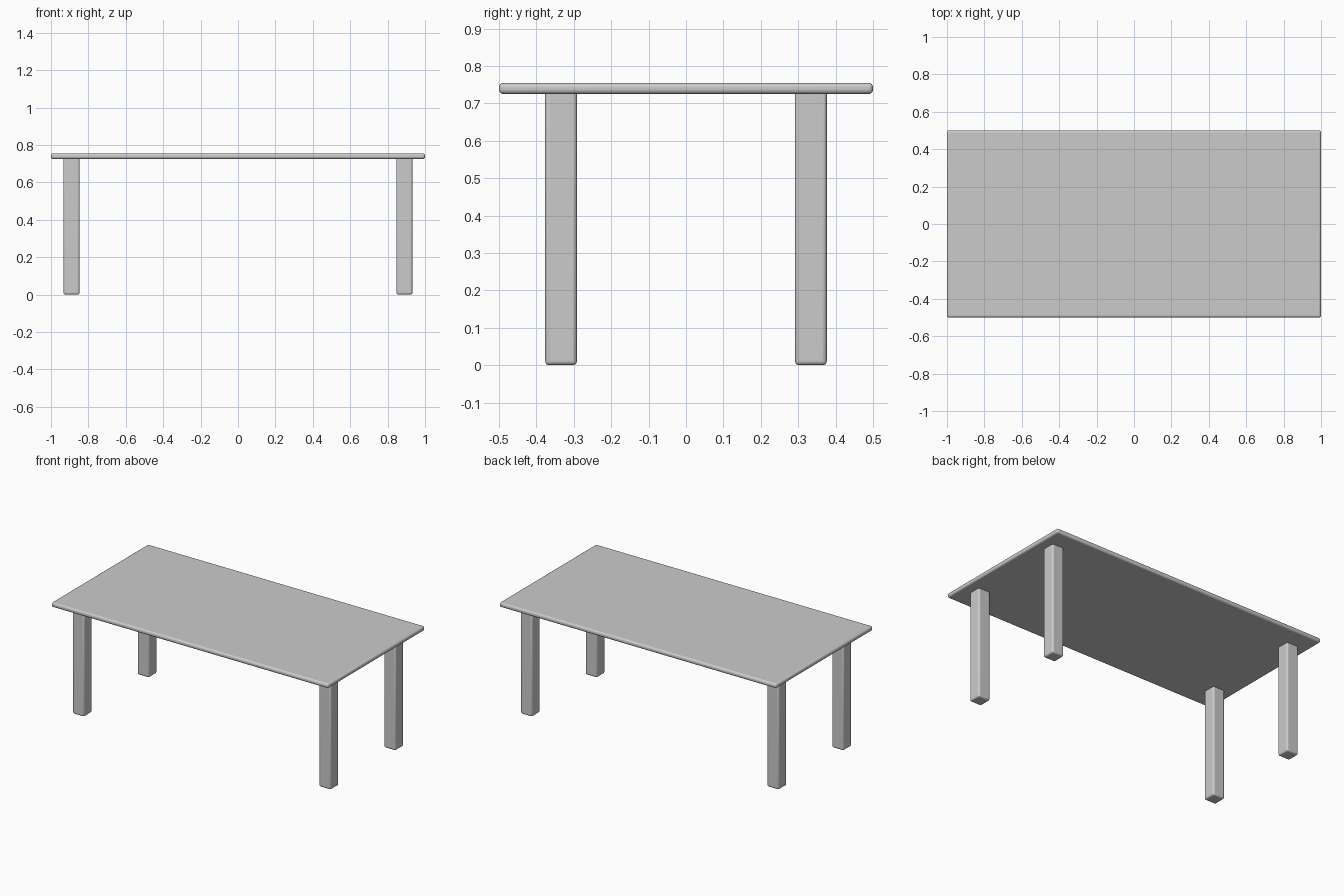
import bpy
import math

if "Cube" in bpy.data.objects:
    bpy.data.objects.remove(bpy.data.objects["Cube"])


def rounded_box(name, centre, size, radius):
    """Box with softly rounded edges."""
    bpy.ops.mesh.primitive_cube_add(size=1, location=centre)
    obj = bpy.context.object
    obj.name = name
    obj.scale = size
    bpy.ops.object.transform_apply(location=False, rotation=False, scale=True)
    bevel = obj.modifiers.new("rounded_edges", "BEVEL")
    bevel.width = radius
    bevel.segments = 4
    bevel.limit_method = "NONE"
    bpy.ops.object.shade_smooth_by_angle(angle=math.radians(40))
    return obj


TOP_Z = 0.755
THICK = 0.03
LEG = 0.085
LEG_X, LEG_Y = 0.89, 0.334

# Thin top with rounded rim
rounded_box("table_top", (0, 0, TOP_Z - THICK / 2), (2, 1, THICK), 0.012)

# Four square legs meeting the underside
leg_height = TOP_Z - THICK
for side, sx in (("left", -1), ("right", 1)):
    for end, sy in (("front", -1), ("back", 1)):
        leg = rounded_box(f"{end}_{side}_leg",
                          (sx * LEG_X, sy * LEG_Y, (leg_height + 0.012) / 2),
                          (LEG, LEG, leg_height + 0.012), 0.011)
